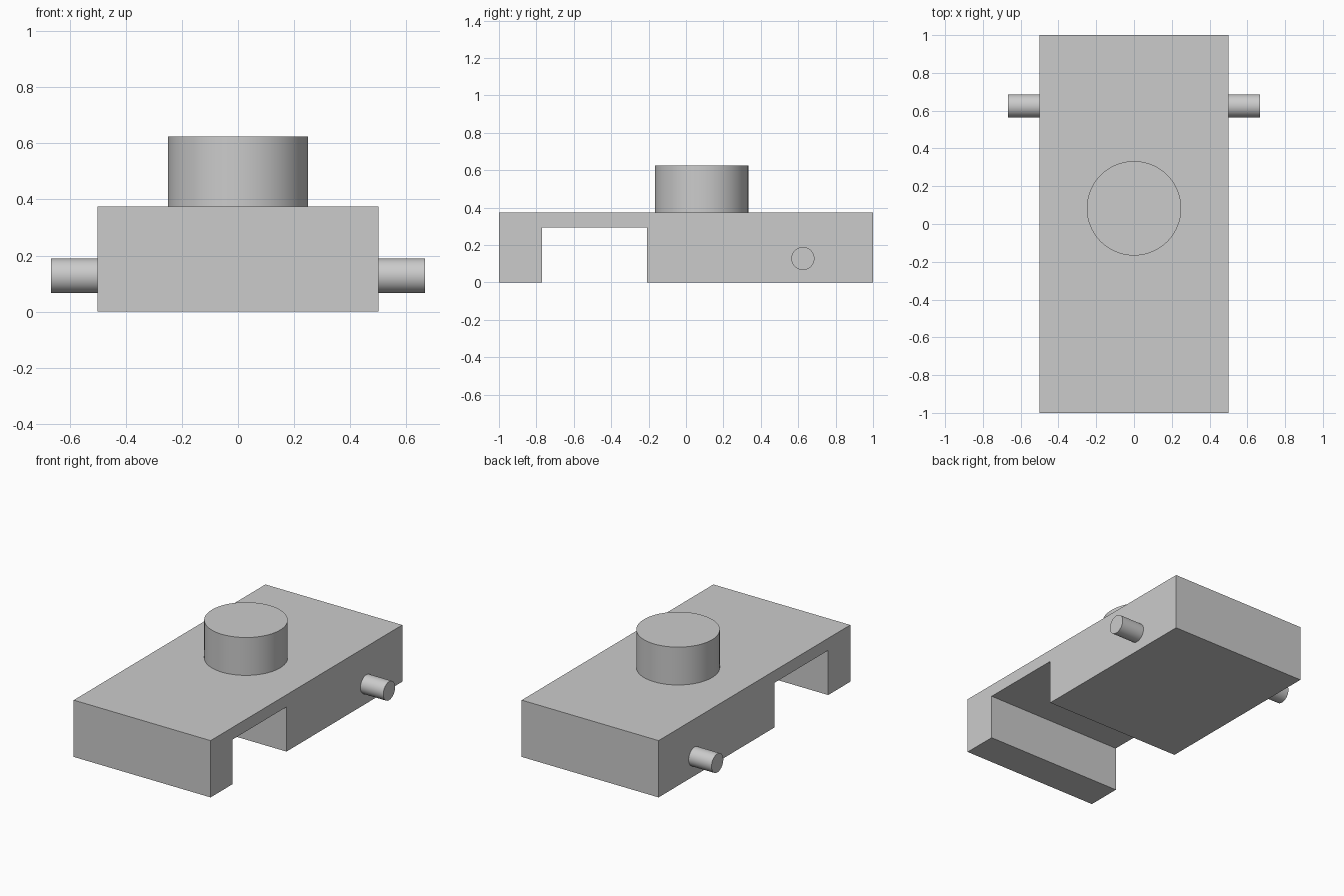
import bpy
import bmesh
import math

cube = bpy.data.objects.get("Cube")
if cube:
    bpy.data.objects.remove(cube, do_unlink=True)

grey = bpy.data.materials.new("plain grey")
grey.use_nodes = True
colour = (0.6, 0.6, 0.6, 1)
grey.diffuse_color = colour
grey.node_tree.nodes["Principled BSDF"].inputs["Base Color"].default_value = colour


def extrude_profile(name, profile, half_width):
    """Extrude a closed (y, z) outline across x."""
    bm = bmesh.new()
    face = bm.faces.new([bm.verts.new((-half_width, y, z)) for y, z in profile])
    result = bmesh.ops.extrude_face_region(bm, geom=[face])
    moved = [v for v in result["geom"] if isinstance(v, bmesh.types.BMVert)]
    bmesh.ops.translate(bm, verts=moved, vec=(2 * half_width, 0, 0))
    bmesh.ops.recalc_face_normals(bm, faces=bm.faces)
    mesh = bpy.data.meshes.new(name)
    bm.to_mesh(mesh)
    bm.free()
    mesh.materials.append(grey)
    obj = bpy.data.objects.new(name, mesh)
    bpy.context.collection.objects.link(obj)
    return obj


def cylinder(name, radius, depth, location, rotation=(0, 0, 0)):
    bpy.ops.mesh.primitive_cylinder_add(vertices=64, radius=radius, depth=depth,
                                        location=location, rotation=rotation)
    obj = bpy.context.object
    obj.name = name
    obj.data.materials.append(grey)
    bpy.ops.object.shade_smooth_by_angle(angle=math.radians(30))
    return obj


# Block with a slot across its underside
top, slot_top = 0.375, 0.295
slot_front, slot_back = -0.77, -0.208
extrude_profile("body", [
    (-1, 0), (slot_front, 0), (slot_front, slot_top), (slot_back, slot_top),
    (slot_back, 0), (1, 0), (1, top), (-1, top)], 0.5)

# Round boss on top
cylinder("top_boss", 0.25, 0.25, (0, 0.083, top + 0.125))

# Side pins
for side, sign in (("left", 1), ("right", -1)):
    cylinder(side + "_pin", 0.0615, 0.167, (sign * 0.5835, 0.625, 0.128),
             (0, math.pi / 2, 0))
